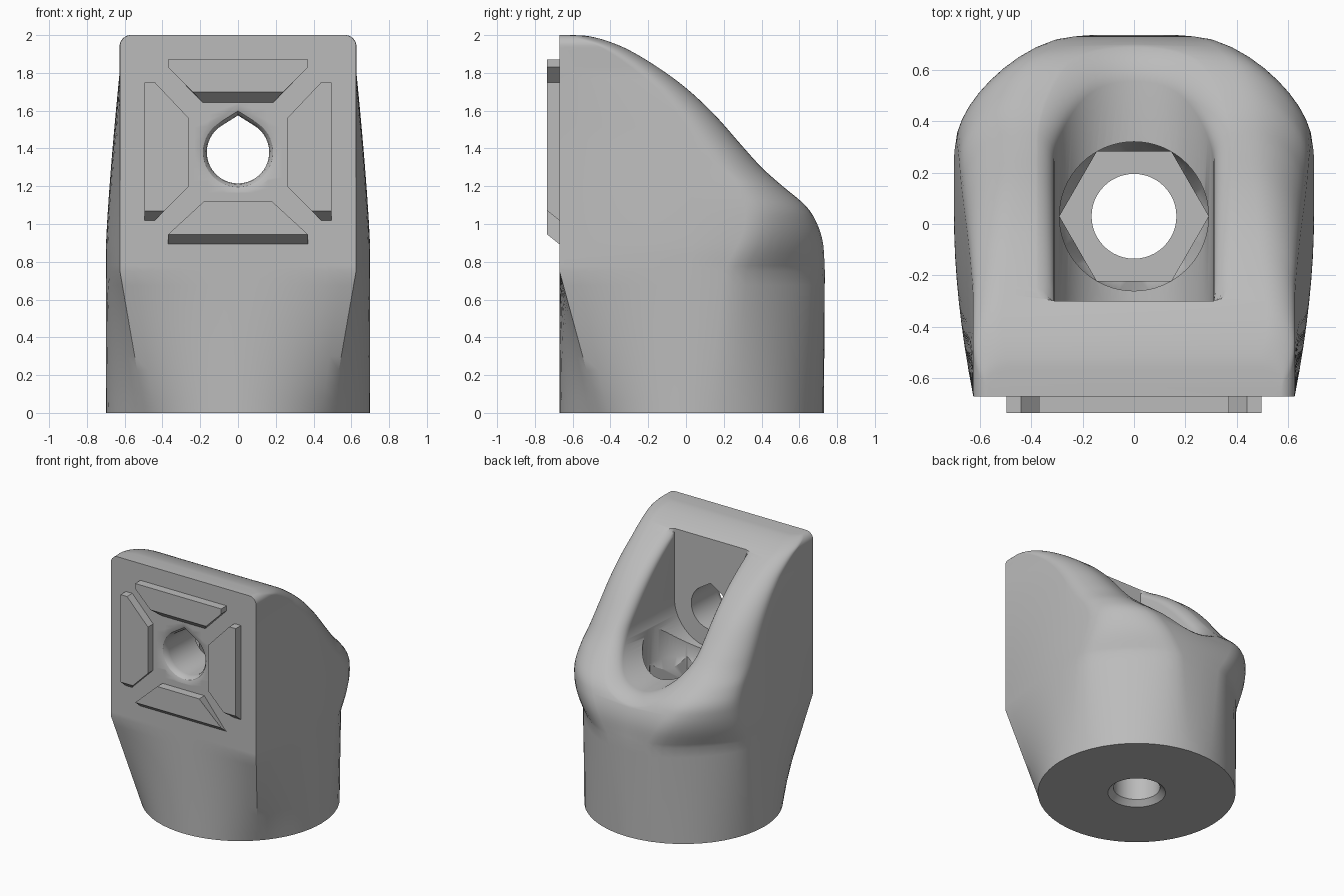
import bpy, bmesh, math
from mathutils import Vector

if "Cube" in bpy.data.objects:
    bpy.data.objects.remove(bpy.data.objects["Cube"])

grey = bpy.data.materials.new("plain_grey")
grey.use_nodes = True
grey.diffuse_color = (0.5, 0.5, 0.5, 1)
grey.node_tree.nodes["Principled BSDF"].inputs["Base Color"].default_value = (0.5, 0.5, 0.5, 1)

FRONT, AXIS_Y = -0.67, 0.03


def loft(name, rings):
    """Skin matching closed rings and cap both ends."""
    bm = bmesh.new()
    rows = [[bm.verts.new(p) for p in ring] for ring in rings]
    n = len(rows[0])
    for a, b in zip(rows, rows[1:]):
        for i in range(n):
            j = (i + 1) % n
            bm.faces.new((a[i], a[j], b[j], b[i]))
    bm.faces.new(rows[0])
    bm.faces.new(rows[-1])
    bmesh.ops.recalc_face_normals(bm, faces=bm.faces)
    mesh = bpy.data.meshes.new(name)
    bm.to_mesh(mesh)
    bm.free()
    mesh.materials.append(grey)
    ob = bpy.data.objects.new(name, mesh)
    bpy.context.collection.objects.link(ob)
    return ob


def mix(a, b, t):
    return a + (b - a) * max(0, min(1, t))


def spline(pts, steps):
    """Smooth curve through points."""
    p = [Vector(q) for q in pts]
    p = [p[0] * 2 - p[1]] + p + [p[-1] * 2 - p[-2]]
    out = []
    for a, b, c, d in zip(p, p[1:], p[2:], p[3:]):
        for i in range(steps):
            t = i / steps
            out.append(b + (c - a) * t / 2 + (a * 2 - b * 5 + c * 4 - d) * t * t / 2
                       + (b * 3 - a - c * 3 + d) * t ** 3 / 2)
    return out + [p[-2]]


# Sloping back profile as (y, z)
back = spline([(0.735, 0.75), (0.725, 0.9), (0.69, 1.01), (0.63, 1.1), (0.5, 1.21), (0.4, 1.3),
               (0.3, 1.41), (0.15, 1.58), (0, 1.72), (-0.15, 1.83), (-0.3, 1.92),
               (-0.42, 1.97), (-0.52, 1.995), (-0.6, 2)], 5)


def back_y(z):
    for a, b in zip(back, back[1:]):
        if z <= b.y:
            return mix(a.x, b.x, (z - a.y) / max(b.y - a.y, 1e-6))
    return back[-1].x


def mirrored(half, z):
    """Close a half outline running from the back centre to the front centre."""
    pts = half + [(-x, y) for x, y in half[-2:0:-1]]
    return [Vector((x, y, z)) for x, y in pts]


def section(b, z):
    """Half outline of the upper body at one height."""
    drop = 0.06 * (1 - math.sqrt(max(0, 1 - max(0, (z - 1.94) / 0.06) ** 2)))
    w = mix(0.70, 0.627, ((z - 0.85) / 0.95) ** 1.3 if z > 0.85 else 0) - drop
    wf = 0.625 - drop
    r = mix(0.54, 0.26, (z - 0.75) / 0.45) if z < 1.2 else mix(0.26, 0.1, (z - 1.2) / 0.8)
    k = mix(0.32, 0.5, (z - 0.75) / 0.6)
    ry = min(r, (b - FRONT) * 0.5)
    ys = min(AXIS_Y, b - ry - 0.005)
    c = [Vector(q) for q in ((w - r, b), (w - r + k * r, b), (w, b - ry + k * ry), (w, b - ry))]
    half = [(0, b)]
    for i in range(11):
        t = i / 10
        s = 1 - t
        half.append(tuple(c[0] * s ** 3 + c[1] * 3 * s * s * t + c[2] * 3 * s * t * t + c[3] * t ** 3))
    yc = mix(ys, FRONT, 0.45)
    for i in range(9):
        t = i / 8
        s = 1 - t
        half.append((w * (1 - t * t) + wf * t * t, ys * s * s + yc * 2 * s * t + FRONT * t * t))
    return half + [(wf * (1 - i / 8), FRONT) for i in range(1, 9)]


# Body: round foot ruled up to a square front, then the sloped head
square = section(*back[0])
angles = [90 - 90 * i / 12 for i in range(12)] + [-90 * i / 16 for i in range(17)]
circle = [(0.70 * math.cos(math.radians(a)), AXIS_Y + 0.70 * math.sin(math.radians(a))) for a in angles]
rings = []
for i in range(10):
    t = i / 10
    rings.append(mirrored([(mix(p[0], q[0], t), mix(p[1], q[1], t)) for p, q in zip(circle, square)], 0.75 * t))
rings += [mirrored(section(q.x, q.y), q.y) for q in back]
body = loft("bracket_body", rings)


def upright(levels, sides):
    """Vertical turned cutter from (radius, z) levels."""
    return loft("cutter", [[Vector((r * math.cos(math.tau * i / sides),
                                    AXIS_Y + r * math.sin(math.tau * i / sides), z))
                            for i in range(sides)] for r, z in levels])


def teardrop(r, y):
    arc = [math.radians(122 + 296 * i / 48) for i in range(49)]
    pts = [(r * math.cos(a), r * math.sin(a)) for a in arc] + [(0, r * 1.18)]
    return [Vector((x, y, 1.38 + z)) for x, z in pts]


# Rear tool pocket: a U channel whose mouth flares into a rounded rim
R, RIM, POCKET_Y = 0.31, 0.1, -0.30
u = [(R, 1.38 + 0.9 * i / 30, 1, 0) for i in range(30, 0, -1)]
for i in range(33):
    a = -math.pi * i / 32
    u.append((R * math.cos(a), 1.38 + R * math.sin(a), math.cos(a), math.sin(a)))
u += [(-x, z, -1, 0) for x, z, _, _ in u[29::-1]]
flare = [[Vector((x, POCKET_Y, z)) for x, z, _, _ in u]]
for k in range(9):
    d = RIM * (1 - math.cos(math.pi / 2 * k / 8))
    depth = RIM * (1 - math.sin(math.pi / 2 * k / 8)) - 0.006 * k / 8
    flare.append([Vector((x + nx * d, max(POCKET_Y + 0.001 * (k + 1), back_y(z + nz * d) - depth), z + nz * d))
                  for x, z, nx, nz in u])
flare.append([Vector((p.x, 1.5, p.z)) for p in flare[-1]])

cutters = [
    loft("cutter", flare),
    # nut recess with a tapered lead-in, then the bore with a chamfered foot
    upright([(0.29, 1.4), (0.29, 1.0), (0.24, 0.91)], 64),
    upright([(0.29, 1.3), (0.29, 0.8)], 6),
    upright([(0.165, 1.2), (0.165, 0.04), (0.205, -0.001), (0.205, -0.1)], 48),
    # front bolt hole with an eased edge
    loft("cutter", [teardrop(0.215, -0.8), teardrop(0.215, -0.671), teardrop(0.185, -0.66),
                    teardrop(0.17, -0.64), teardrop(0.165, -0.61), teardrop(0.165, -0.2)]),
]
bpy.context.view_layer.objects.active = body
for cutter in cutters:
    cutter.hide_render = True
    mod = body.modifiers.new("cut", 'BOOLEAN')
    mod.operation, mod.solver, mod.object = 'DIFFERENCE', 'EXACT', cutter
    bpy.ops.object.modifier_apply(modifier=mod.name)
    bpy.data.objects.remove(cutter)
bpy.ops.object.select_all(action='DESELECT')
body.select_set(True)
bpy.ops.object.shade_smooth_by_angle(angle=math.radians(30))


def rib(name, front, base):
    return loft(name, [[Vector((x, -0.735, z)) for x, z in front],
                       [Vector((x, FRONT + 0.01, z)) for x, z in base]])


def both(half):
    return half + [(-x, z) for x, z in half[::-1]]


# Locating ribs around the bolt hole, with sloped undersides
top = [(0.37, 1.87), (0.37, 1.83)]
rib("top_rib", both(top + [(0.24, 1.70)]), both(top + [(0.18, 1.635)]))
low = [(0.18, 1.12), (0.37, 0.945)]
rib("bottom_rib", both(low), both([low[0], (0.37, 0.945), (0.37, 0.885)][::2]))
side = [(0.495, 1.75), (0.44, 1.75), (0.26, 1.56), (0.26, 1.2)]
for name, s in (("left_rib", 1), ("right_rib", -1)):
    front = side + [(0.39, 1.07), (0.495, 1.07)]
    base = side + [(0.45, 1.01), (0.495, 1.01)]
    rib(name, [(s * x, z) for x, z in front], [(s * x, z) for x, z in base])
